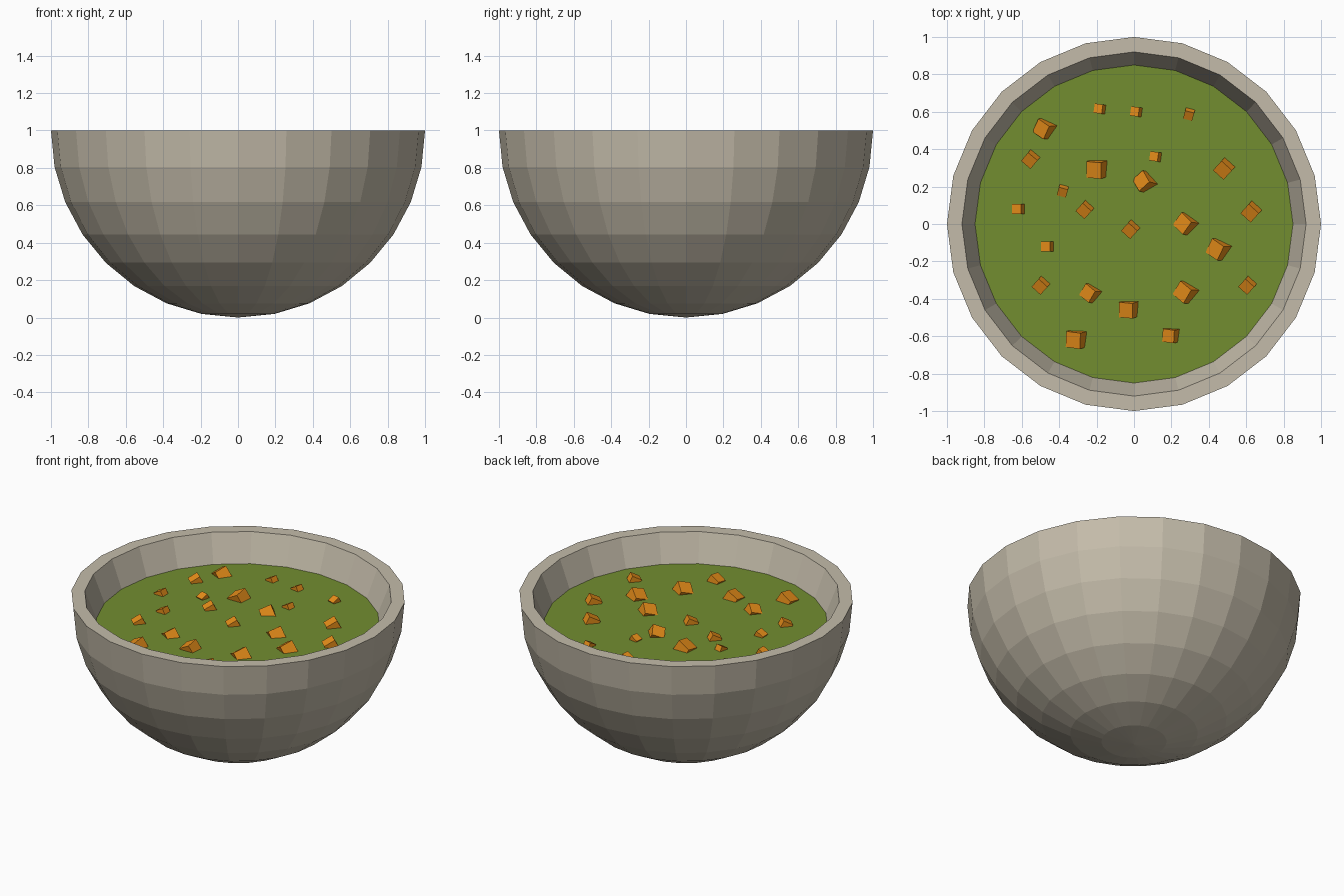
import bpy, bmesh
from math import sin, cos, pi, radians
from mathutils import Matrix, Euler

if "Cube" in bpy.data.objects:
    bpy.data.objects.remove(bpy.data.objects["Cube"])

SEG = 24
LIQ_Z, LIQ_R = 0.82, 0.85


def material(name, rgb):
    m = bpy.data.materials.new(name)
    m.diffuse_color = (*rgb, 1)
    m.use_nodes = True
    m.node_tree.nodes["Principled BSDF"].inputs["Base Color"].default_value = m.diffuse_color
    return m


def add_object(name, bm, mat):
    bmesh.ops.recalc_face_normals(bm, faces=bm.faces)
    me = bpy.data.meshes.new(name)
    bm.to_mesh(me)
    bm.free()
    me.materials.append(mat)
    ob = bpy.data.objects.new(name, me)
    bpy.context.collection.objects.link(ob)
    return ob


def ring(bm, r, z):
    return [bm.verts.new((r * cos(2 * pi * i / SEG), r * sin(2 * pi * i / SEG), z))
            for i in range(SEG)]


stone = material("stone", (0.55, 0.50, 0.40))
soup_green = material("soup_green", (0.17, 0.27, 0.03))
carrot = material("carrot", (0.80, 0.27, 0.01))

# Bowl: faceted hemisphere, flat rim, inner wall, closed inner floor
profile = [(sin(k * pi / 16), 1 - cos(k * pi / 16)) for k in range(1, 9)]
profile += [(0.92, 1.0), (LIQ_R, LIQ_Z), (0.70, 0.45), (0.40, 0.2)]
bm = bmesh.new()
rings = [ring(bm, r, z) for r, z in profile]
for a, b in zip(rings, rings[1:]):
    for i in range(SEG):
        j = (i + 1) % SEG
        bm.faces.new((a[i], a[j], b[j], b[i]))
pole = bm.verts.new((0, 0, 0))
for i in range(SEG):
    bm.faces.new((pole, rings[0][(i + 1) % SEG], rings[0][i]))
bm.faces.new(rings[-1])
add_object("bowl", bm, stone)

# Soup surface
bm = bmesh.new()
bm.faces.new(ring(bm, LIQ_R, LIQ_Z))
add_object("soup", bm, soup_green)

# Carrot chunks: (x, y, size, yaw, pitch) tilted cubes half sunk in the soup
chunks = [
    (-0.18, 0.615, 0.050, -8, 0), (0.015, 0.60, 0.050, -8, 0), (0.295, 0.59, 0.050, 75, 0),
    (-0.475, 0.51, 0.080, -35, 22), (-0.55, 0.35, 0.066, 50, 0), (-0.195, 0.295, 0.088, -5, 12),
    (0.118, 0.36, 0.050, -8, 0), (0.06, 0.225, 0.080, -60, 25), (0.485, 0.30, 0.076, 48, 0),
    (-0.38, 0.18, 0.050, 75, 0), (-0.26, 0.08, 0.064, 48, 0), (-0.615, 0.08, 0.055, 0, 0),
    (0.63, 0.07, 0.074, 48, 0), (-0.015, -0.025, 0.066, 48, 0), (0.28, 0.0, 0.084, -45, 20),
    (-0.46, -0.12, 0.055, 0, 0), (0.455, -0.135, 0.086, -35, 20), (-0.495, -0.325, 0.064, 48, 0),
    (-0.23, -0.37, 0.074, -40, 20), (0.28, -0.365, 0.086, -40, 20), (0.61, -0.325, 0.064, 48, 0),
    (-0.025, -0.455, 0.082, -5, 12), (-0.305, -0.615, 0.086, -8, 12), (0.20, -0.595, 0.070, -8, 10),
]
bm = bmesh.new()
for x, y, s, yaw, pitch in chunks:
    tilt = Euler((radians(pitch), radians(-28), 0)).to_matrix().to_4x4()
    m = (Matrix.Translation((x, y, LIQ_Z - 0.05 * s)) @ Matrix.Rotation(radians(yaw), 4, 'Z') @ tilt)
    bmesh.ops.create_cube(bm, size=s, matrix=m)
add_object("carrot_chunks", bm, carrot)
